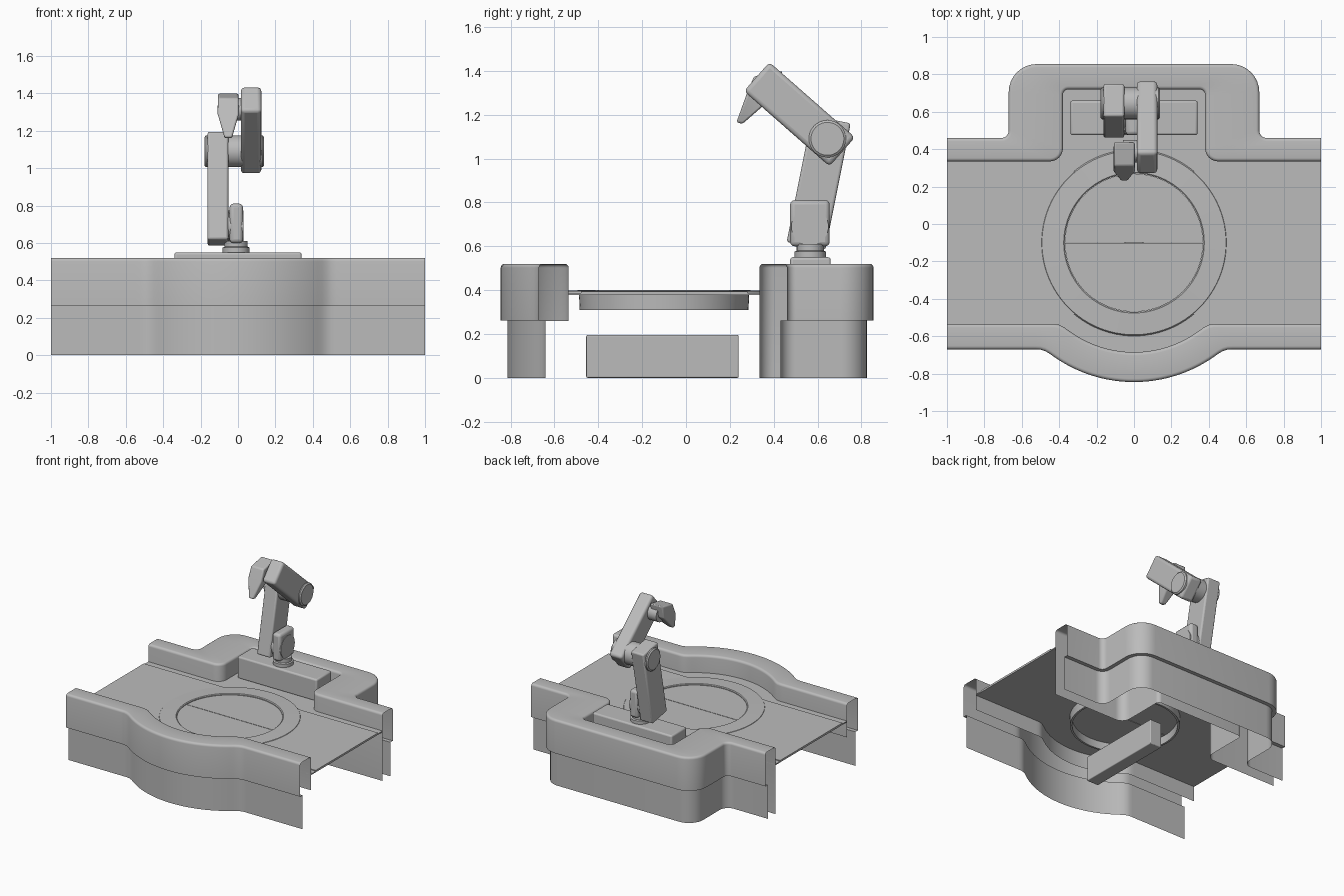
import bpy, bmesh, math
from mathutils import Vector

if "Cube" in bpy.data.objects:
    bpy.data.objects.remove(bpy.data.objects["Cube"])

grey = bpy.data.materials.new("plain_grey")
grey.diffuse_color = (0.5, 0.5, 0.5, 1)
grey.use_nodes = True
grey.node_tree.nodes["Principled BSDF"].inputs["Base Color"].default_value = grey.diffuse_color


def finish(name, bm, bevel=0.0, angle=35):
    bmesh.ops.recalc_face_normals(bm, faces=bm.faces[:])
    me = bpy.data.meshes.new(name)
    bm.to_mesh(me)
    bm.free()
    ob = bpy.data.objects.new(name, me)
    bpy.context.collection.objects.link(ob)
    me.materials.append(grey)
    if bevel:
        m = ob.modifiers.new("bevel", 'BEVEL')
        m.width, m.segments, m.limit_method = bevel, 3, 'ANGLE'
    bpy.ops.object.select_all(action='DESELECT')
    ob.select_set(True)
    bpy.context.view_layer.objects.active = ob
    bpy.ops.object.shade_smooth_by_angle(angle=math.radians(angle))
    return ob


def loft(name, rows, closed=False, caps=False, bevel=0.0):
    """Skin rows of points; closed joins each row's ends."""
    bm = bmesh.new()
    vs = [[bm.verts.new(p) for p in r] for r in rows]
    n = len(rows[0])
    for a, b in zip(vs, vs[1:]):
        for i in range(n if closed else n - 1):
            j = (i + 1) % n
            bm.faces.new((a[i], a[j], b[j], b[i]))
    if caps:
        bm.faces.new(vs[0])
        bm.faces.new(vs[-1])
    return finish(name, bm, bevel)


def box(name, lo, hi, bevel=0.0):
    rows = [[(lo[0], lo[1], z), (hi[0], lo[1], z), (hi[0], hi[1], z), (lo[0], hi[1], z)]
            for z in (lo[2], hi[2])]
    return loft(name, rows, True, True, bevel)


def lathe(name, profile, centre, n=64, caps=False, axis='Z', bevel=0.0):
    def pt(r, h, t):
        c, s = r * math.cos(t), r * math.sin(t)
        p = (c, s, h) if axis == 'Z' else (h, c, s)
        return Vector(centre) + Vector(p)
    rows = [[pt(r, h, 2 * math.pi * i / n) for i in range(n)] for r, h in profile]
    return loft(name, rows, True, caps, bevel)


def link(name, a, b, half, ext0, ext1, x0, x1, bevel):
    """Arm link: box in the yz plane from joint a to joint b, between x0 and x1."""
    a, b = Vector(a), Vector(b)
    u = (b - a).normalized()
    w = Vector((-u.y, u.x)) * half
    s, e = a - u * ext0, b + u * ext1
    rows = [[(x, *p) for p in (s - w, s + w, e + w, e - w)] for x in (x0, x1)]
    return loft(name, rows, True, True, bevel)


def rounded(pts, n=8):
    """Polyline of (x, y, radius) with rounded corners."""
    out = []
    for i, (x, y, r) in enumerate(pts):
        p = Vector((x, y))
        if r <= 0:
            out.append(p)
            continue
        d0 = (Vector(pts[i - 1][:2]) - p).normalized()
        d1 = (Vector(pts[i + 1][:2]) - p).normalized()
        c = p + (d0 + d1) * r
        for k in range(n + 1):
            t = k / n * math.pi / 2
            out.append(c - d1 * r * math.cos(t) - d0 * r * math.sin(t))
    return out


def back_path(xs, ys, yt, r0, r1):
    half = [(1, ys, 0), (xs, ys, r0), (xs, yt, r1)]
    return rounded([(-x, y, r) for x, y, r in half] + half[::-1])


def back_outer(d):
    return back_path(.67 - d, .46 - d, .855 - d, .04 + d, .15 - d)


def back_inner(d):
    return back_path(.38 + d, .335 + d, .72 + d, .07 - d, .03 + d)


def front_path(ys, rad, k=.03):
    out = []
    for i in range(81):
        x = -1 + i / 40
        arc = .1 + math.sqrt(max(0, rad * rad - x * x))
        h = max(k - abs(arc - ys), 0) / k
        out.append(Vector((x, -max(arc, ys) - h * h * k / 4)))
    return out


def front_outer(d):
    return front_path(.67 - d, .745 - d)


def front_inner(d):
    return front_path(.535 + d, .585 + d)


# Side rails: open channels with rounded top edges and a recessed lower skirt
def rail(name, inner, outer, inner_bottom):
    R = .018
    bev = [(R * (1 - math.cos(t)), .52 - R + R * math.sin(t))
           for t in (k * math.pi / 8 for k in range(5))]
    sec = [(inner, 0, inner_bottom)] + [(inner, d, z) for d, z in bev]
    sec += [(outer, d, z) for d, z in bev[::-1]]
    sec += [(outer, 0, .262), (outer, .03, .262), (outer, .03, 0)]
    loft(name, [[(p.x, p.y, z) for p in f(d)] for f, d, z in sec])


rail("front_rail", front_inner, front_outer, .26)
rail("back_rail", back_inner, back_outer, 0)


# Flat sheets with a round hole for the turntable
def sheet(name, outline, z, thick):
    cu = bpy.data.curves.new(name, 'CURVE')
    cu.dimensions, cu.fill_mode, cu.extrude = '2D', 'BOTH', thick
    hole = [(.38 * math.cos(i * math.pi / 32), -.1 + .38 * math.sin(i * math.pi / 32))
            for i in range(64)]
    for pts in (outline, hole):
        s = cu.splines.new('POLY')
        s.points.add(len(pts) - 1)
        for q, p in zip(s.points, pts):
            q.co = (p[0], p[1], 0, 1)
        s.use_cyclic_u = True
    tmp = bpy.data.objects.new(name + "_curve", cu)
    bpy.context.collection.objects.link(tmp)
    dg = bpy.context.evaluated_depsgraph_get()
    me = bpy.data.meshes.new_from_object(tmp.evaluated_get(dg))
    bpy.data.objects.remove(tmp)
    bm = bmesh.new()
    bm.from_mesh(me)
    bmesh.ops.remove_doubles(bm, verts=bm.verts[:], dist=1e-5)
    bmesh.ops.translate(bm, verts=bm.verts[:], vec=(0, 0, z))
    finish(name, bm)


sheet("floor_sheet", front_inner(0) + back_inner(0)[::-1], .382, .004)
sheet("belt", [(-1, -.48), (1, -.48), (1, .28), (-1, .28)], .388, .005)

# Turntable ring, split disc and the bar beneath
lathe("turntable_ring", [(.50, .384), (.492, .396), (.376, .400), (.37, .395),
                         (.37, .31), (.385, .31), (.388, .385)], (0, -.1, 0), 96)
for side, nm in ((1, "back"), (-1, "front")):
    edge = [(.369 * math.cos(i * math.pi / 32),
             -.1 + side * (.002 + .367 * math.sin(i * math.pi / 32))) for i in range(33)]
    loft("disc_half_" + nm, [[(x, y, z) for x, y in edge] for z in (.37, .39)], True, True)
box("lower_bar", (-.05, -.455, 0), (.05, .24, .195), .006)

# Arm pedestal and swivel
box("arm_pedestal", (-.34, .475, .38), (.34, .66, .55), .012)
lathe("swivel_base", [(.072, .54), (.072, .575), (.062, .58), (.062, .61)],
      (-.01, .567, 0), 32, True)

# Robot arm
shoulder, elbow, wrist = (.565, .69), (.645, 1.09), (.39, 1.314)
box("shoulder_block", (-.045, .475, .6), (.027, .655, .81), .02)
lathe("shoulder_pin", [(.085, -.06), (.085, .03)], (0, *shoulder), 32, True, 'X')
link("lower_arm", shoulder, elbow, .09, .09, .09, -.163, -.052, .012)
lathe("elbow_pin", [(.075, -.18), (.085, -.172), (.085, .132), (.075, .14)],
      (0, *elbow), 40, True, 'X')
link("upper_arm", elbow, wrist, .088, .09, .09, .015, .125, .02)
lathe("wrist_pin", [(.06, -.06), (.06, .05)], (0, *wrist), 32, True, 'X')

# Gripper head tapering to a point
head = [((.31, 1.375), (.44, 1.40), .055), ((.275, 1.29), (.42, 1.30), .057),
        ((.23, 1.165), (.258, 1.158), .02)]
loft("gripper_head", [[(-.052 - w, *a), (-.052 + w, *a), (-.052 + w, *b), (-.052 - w, *b)]
                      for a, b, w in head], True, True, .01)
